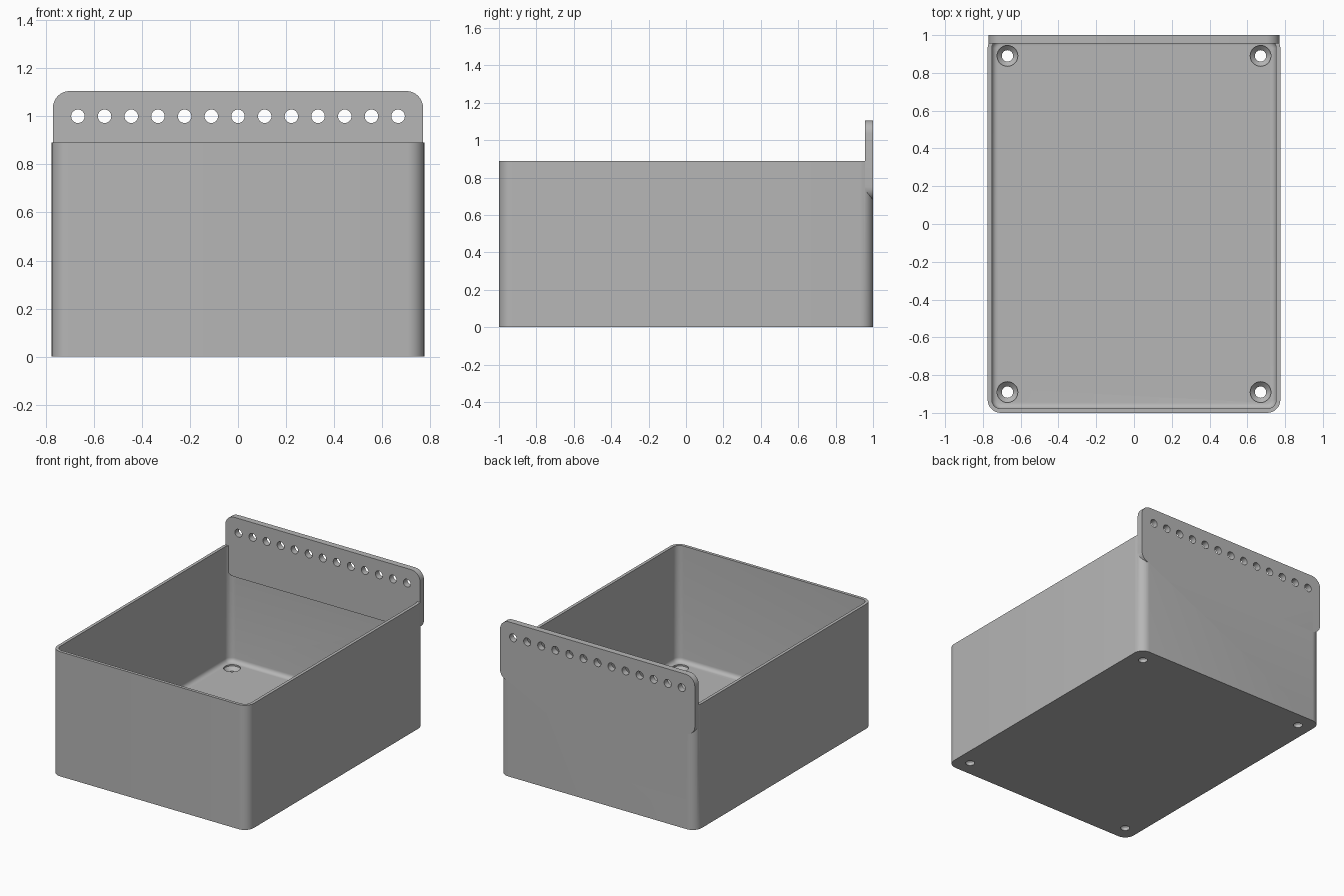
import bpy, bmesh, math
from mathutils import Vector

cube = bpy.data.objects.get("Cube")
if cube:
    bpy.data.objects.remove(cube, do_unlink=True)

# Main sizes
HALF_W, HALF_L, HEIGHT = 0.775, 1.0, 0.89
WALL, FLOOR, CORNER, FILLET = 0.022, 0.06, 0.07, 0.03
PANEL_FRONT, PANEL_LOW, PANEL_TOP = 0.956, 0.68, 1.105

grey = bpy.data.materials.new("plain grey")
grey.diffuse_color = (0.47, 0.47, 0.47, 1)
grey.use_nodes = True
grey.node_tree.nodes["Principled BSDF"].inputs["Base Color"].default_value = grey.diffuse_color


def rounded_rect(hw, hl, r, steps=8):
    """Outline of a rounded rectangle, counter-clockwise."""
    pts = []
    for q, (sx, sy) in enumerate([(1, 1), (-1, 1), (-1, -1), (1, -1)]):
        for i in range(steps + 1):
            a = (q + i / steps) * math.pi / 2
            pts.append((sx * (hw - r) + r * math.cos(a), sy * (hl - r) + r * math.sin(a)))
    return pts


def circle(cx, cy, r, n=28):
    return [(cx + r * math.cos(2 * math.pi * i / n), cy + r * math.sin(2 * math.pi * i / n))
            for i in range(n)]


def flat(pts, z):
    return [Vector((x, y, z)) for x, y in pts]


def upright(pts, y):
    return [Vector((x, y, z)) for x, z in pts]


def lofts(name, solids):
    """One object from several solids, each a stack of matching rings."""
    bm = bmesh.new()
    for rings in solids:
        rows = [[bm.verts.new(p) for p in ring] for ring in rings]
        n = len(rows[0])
        for lo, hi in zip(rows, rows[1:]):
            for i in range(n):
                j = (i + 1) % n
                bm.faces.new((lo[i], lo[j], hi[j], hi[i]))
        bm.faces.new(rows[0][::-1])
        bm.faces.new(rows[-1])
    bmesh.ops.recalc_face_normals(bm, faces=bm.faces)
    mesh = bpy.data.meshes.new(name)
    bm.to_mesh(mesh)
    bm.free()
    mesh.materials.append(grey)
    obj = bpy.data.objects.new(name, mesh)
    bpy.context.collection.objects.link(obj)
    return obj


def combine(target, tool, operation):
    """Apply a boolean and discard the tool."""
    tool.hide_render = True
    mod = target.modifiers.new(operation.lower(), "BOOLEAN")
    mod.operation, mod.object, mod.solver = operation, tool, "EXACT"
    bpy.context.view_layer.objects.active = target
    bpy.ops.object.modifier_apply(modifier=mod.name)
    bpy.data.objects.remove(tool, do_unlink=True)


# Box body
outline = rounded_rect(HALF_W, HALF_L, CORNER)
box = lofts("storage_box", [[flat(outline, 0), flat(outline, HEIGHT)]])

# Cavity with a filleted floor edge
rings = []
for i in range(7):
    a = i / 6 * math.pi / 2
    inset = WALL + FILLET * (1 - math.sin(a))
    ring = rounded_rect(HALF_W - inset, HALF_L - inset, CORNER - inset)
    rings.append(flat(ring, FLOOR + FILLET * (1 - math.cos(a))))
rings.append(flat(rounded_rect(HALF_W - WALL, HALF_L - WALL, CORNER - WALL), HEIGHT + 0.2))
combine(box, lofts("cavity_cutter", [rings]), "DIFFERENCE")

# Countersunk screw holes in the floor
profile = [(-0.05, 0.03), (0.025, 0.03), (FLOOR - 0.01, 0.055), (FLOOR + 0.05, 0.055)]
screws = [[flat(circle(sx * 0.67, sy * 0.89, r), z) for z, r in profile]
          for sx in (-1, 1) for sy in (-1, 1)]
combine(box, lofts("screw_hole_cutter", screws), "DIFFERENCE")

# Hanging panel with a row of holes
mid, half = (PANEL_TOP + PANEL_LOW) / 2, (PANEL_TOP - PANEL_LOW) / 2
shape = [(x, z + mid) for x, z in rounded_rect(0.77, half, CORNER)]
panel = lofts("hanging_panel", [[upright(shape, PANEL_FRONT), upright(shape, HALF_L)]])
row = [[upright(circle(i * 0.111, 1.0, 0.028), y) for y in (0.9, 1.1)] for i in range(-6, 7)]
combine(panel, lofts("panel_hole_cutter", row), "DIFFERENCE")
combine(box, panel, "UNION")

# Smooth the rounded corners, keep the edges crisp
bpy.ops.object.select_all(action="DESELECT")
box.select_set(True)
bpy.context.view_layer.objects.active = box
bpy.ops.object.shade_smooth_by_angle(angle=math.radians(30))
